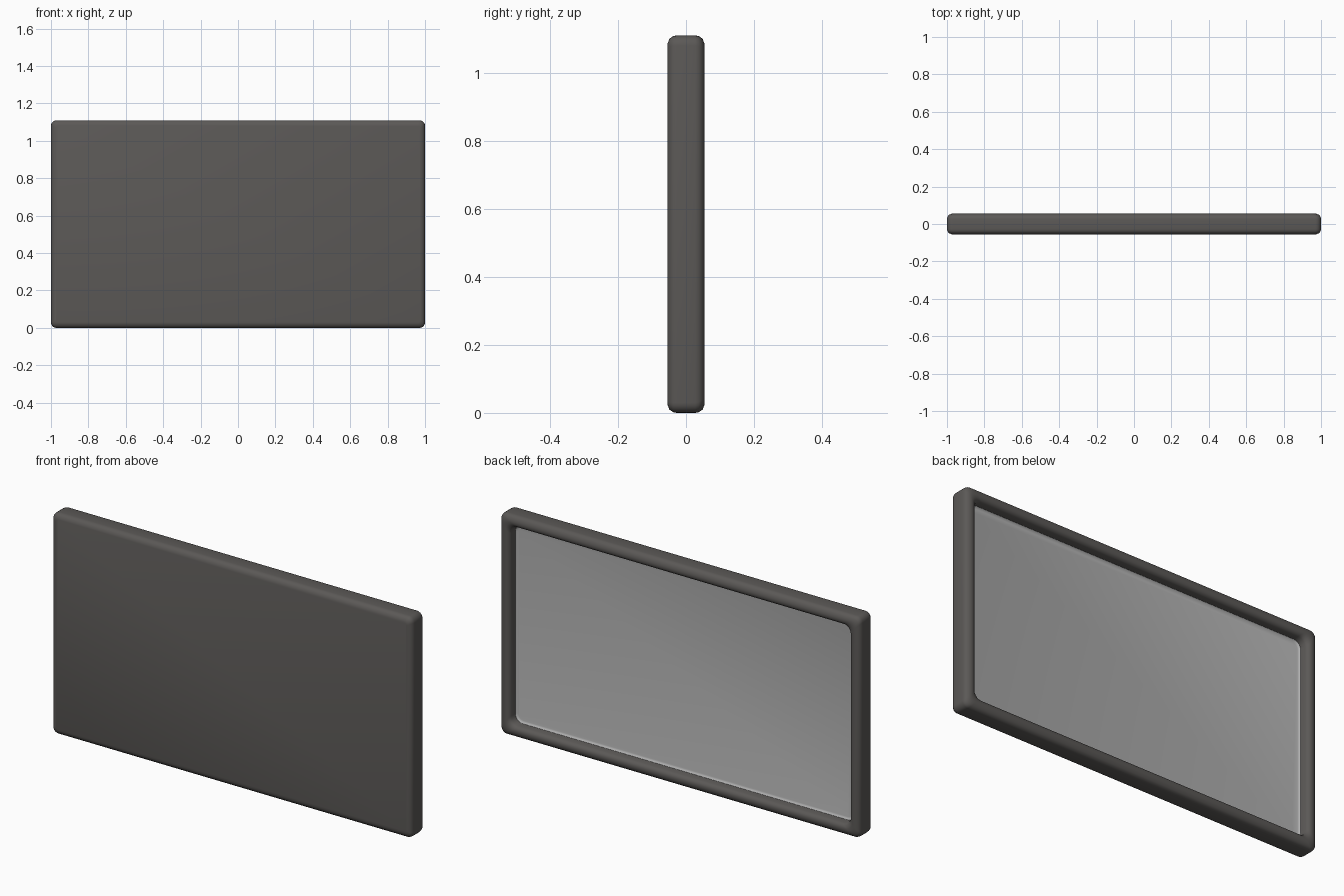
import bpy, bmesh, math

if "Cube" in bpy.data.objects:
    bpy.data.objects.remove(bpy.data.objects["Cube"])

W, H, SEG = 1.0, 1.11, 5


def material(name, rgb):
    m = bpy.data.materials.new(name)
    m.diffuse_color = (*rgb, 1)
    m.use_nodes = True
    m.node_tree.nodes["Principled BSDF"].inputs["Base Color"].default_value = m.diffuse_color
    return m


dark = material("dark casing", (0.105, 0.099, 0.094))
grey = material("grey screen", (0.45, 0.45, 0.45))


def ring(bm, inset, y, r):
    """Rounded rectangle in the xz plane."""
    hx, hz = W - inset - r, H / 2 - inset - r
    verts = []
    for q, (sx, sz) in enumerate([(1, 1), (-1, 1), (-1, -1), (1, -1)]):
        for i in range(SEG + 1):
            a = math.pi / 2 * (q + i / SEG)
            verts.append(bm.verts.new((sx * hx + r * math.cos(a), y,
                                       H / 2 + sz * hz + r * math.sin(a))))
    return verts


def loft(name, profile, mat, cap_first=False, cap_last=False):
    bm = bmesh.new()
    rings = [ring(bm, *p) for p in profile]
    for a, b in zip(rings, rings[1:]):
        n = len(a)
        for i in range(n):
            j = (i + 1) % n
            bm.faces.new((a[i], a[j], b[j], b[i]))
    if cap_first:
        bm.faces.new(rings[0][::-1])
    if cap_last:
        bm.faces.new(rings[-1])
    # front cap winding decides the outward direction
    bm.normal_update()
    want = -1 if cap_first else 1
    cap = max(bm.faces, key=lambda f: f.calc_area())
    if cap.normal.y * want < 0:
        bmesh.ops.reverse_faces(bm, faces=bm.faces)
    me = bpy.data.meshes.new(name)
    bm.to_mesh(me)
    bm.free()
    me.materials.append(mat)
    ob = bpy.data.objects.new(name, me)
    bpy.context.collection.objects.link(ob)
    for p in me.polygons:
        p.use_smooth = True
    return ob


# casing: flat front, rounded outer edge, rounded rim, recess wall
loft("casing", [
    (0.026, -0.055, 0.015), (0.010, -0.049, 0.022), (0.002, -0.038, 0.028),
    (0.0, -0.027, 0.03), (0.0, 0.027, 0.03), (0.002, 0.038, 0.03),
    (0.010, 0.049, 0.03), (0.026, 0.055, 0.03), (0.038, 0.055, 0.035),
    (0.050, 0.049, 0.04), (0.056, 0.036, 0.04), (0.058, 0.008, 0.04),
], dark, cap_first=True)

# screen: recessed panel with a slight upturned edge
loft("screen", [
    (0.058, 0.008, 0.04), (0.062, 0.003, 0.037), (0.070, 0.001, 0.03),
], grey, cap_last=True)
